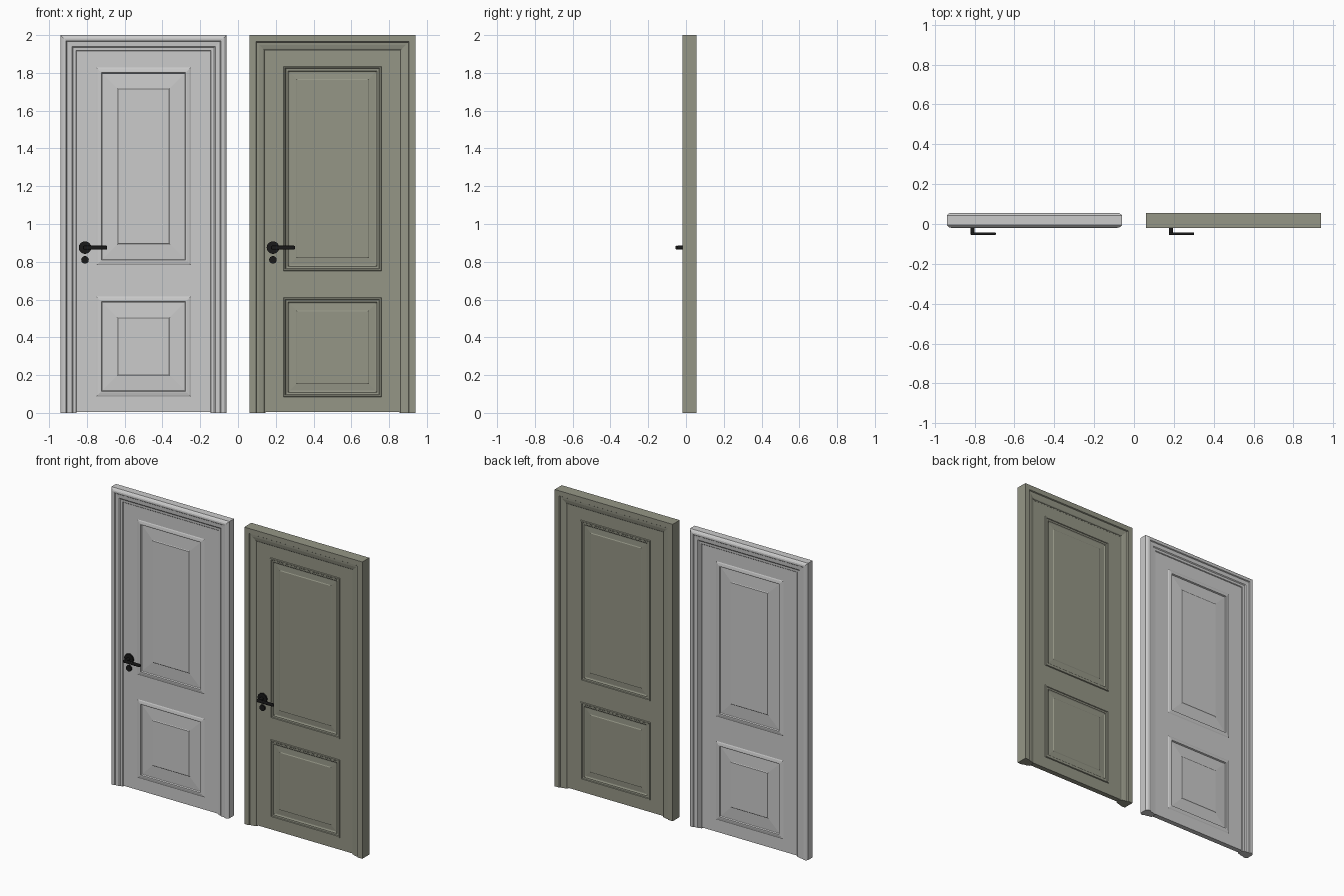
import bpy, bmesh, math
from mathutils import Matrix, Vector

if "Cube" in bpy.data.objects:
    bpy.data.objects.remove(bpy.data.objects["Cube"])

MID = 0.0185           # y of the door's central plane
HALF_W, TOP = 0.44, 2.0


def material(name, rgb):
    m = bpy.data.materials.new(name)
    m.diffuse_color = (*rgb, 1)
    m.use_nodes = True
    m.node_tree.nodes["Principled BSDF"].inputs["Base Color"].default_value = m.diffuse_color
    return m


def finish(bm, name, cx, mat, mirror=True):
    bmesh.ops.remove_doubles(bm, verts=bm.verts, dist=1e-5)
    bmesh.ops.recalc_face_normals(bm, faces=bm.faces)
    me = bpy.data.meshes.new(name)
    bm.to_mesh(me)
    bm.free()
    ob = bpy.data.objects.new(name, me)
    bpy.context.collection.objects.link(ob)
    ob.location = (cx, MID, 0)
    if mat:
        me.materials.append(mat)
    if mirror:         # back side repeats the front side
        mod = ob.modifiers.new("back_side", 'MIRROR')
        mod.use_axis = (False, True, False)
        mod.merge_threshold = 1e-5
    return ob


def quad(bm, pts):
    bm.faces.new([bm.verts.new(p) for p in pts])


def make_frame(name, cx, mat, profile):
    """Sweep (inset, depth) profile up, across and down with mitred corners."""
    bm = bmesh.new()
    rows = []
    for u, d in profile:
        x, z = HALF_W - u, TOP - u
        rows.append([bm.verts.new(p) for p in
                     ((-x, -d, 0), (-x, -d, z), (x, -d, z), (x, -d, 0))])
    for a, b in zip(rows, rows[1:]):
        for i in range(3):
            bm.faces.new((a[i], a[i + 1], b[i + 1], b[i]))
    for i in (0, 3):
        bm.faces.new([r[i] for r in rows])
    return finish(bm, name, cx, mat)


def make_leaf(name, cx, mat, half, depth, panels, moulding):
    """Front skin as a 3 x 5 grid; panel cells become nested moulding rings."""
    bm = bmesh.new()
    w, z0, z1 = 0.355, 0.005, 1.915
    xs = [-w, -half, half, w]
    zs = [z0, *panels[0], *panels[1], z1]
    for i in range(3):
        for j in range(5):
            a, b, c, e = xs[i], xs[i + 1], zs[j], zs[j + 1]
            rings = moulding if i == 1 and j in (1, 3) else [(0, 0)]
            loops = [[(a + u, -depth - h, c + u), (b - u, -depth - h, c + u),
                      (b - u, -depth - h, e - u), (a + u, -depth - h, e - u)]
                     for u, h in rings]
            for p, q in zip(loops, loops[1:]):
                for k in range(4):
                    n = (k + 1) % 4
                    quad(bm, (p[k], p[n], q[n], q[k]))
            quad(bm, loops[-1])
    bmesh.ops.remove_doubles(bm, verts=bm.verts, dist=1e-5)
    # leaf edges run back to the central plane
    rim = [e for e in bm.edges if e.is_boundary]
    out = bmesh.ops.extrude_edge_only(bm, edges=rim)["geom"]
    for v in out:
        if isinstance(v, bmesh.types.BMVert):
            v.co.y = 0
    return finish(bm, name, cx, mat)


def disc(name, x, z, r, y0, y1, mat):
    bm = bmesh.new()
    rot = Matrix.Translation((0, (y0 + y1) / 2 - MID, z)) @ Matrix.Rotation(math.pi / 2, 4, 'X')
    bmesh.ops.create_cone(bm, cap_ends=True, segments=32, radius1=r, radius2=r,
                          depth=abs(y1 - y0), matrix=rot)
    return smooth(finish(bm, name, x, mat, False))


def smooth(ob):
    bpy.ops.object.select_all(action='DESELECT')
    ob.select_set(True)
    bpy.context.view_layer.objects.active = ob
    bpy.ops.object.shade_smooth_by_angle(angle=math.radians(35))
    return ob


def make_handle(side, x, face_y, mat):
    disc(side + "_handle_rosette", x, 0.875, 0.033, face_y + 0.002, face_y - 0.010, mat)
    disc(side + "_lock_rosette", x, 0.81, 0.020, face_y + 0.002, face_y - 0.010, mat)
    disc(side + "_handle_stem", x, 0.875, 0.010, face_y - 0.008, -0.046, mat)
    # rounded lever bar
    bm = bmesh.new()
    bmesh.ops.create_cube(bm, size=1)
    for v in bm.verts:
        v.co = Vector((v.co.x * 0.127 + 0.0535, v.co.y * 0.014 - 0.049 - MID,
                       v.co.z * 0.020 + 0.875))
    bmesh.ops.bevel(bm, geom=bm.edges[:], offset=0.005, segments=3,
                    affect='EDGES', profile=0.5)
    smooth(finish(bm, side + "_handle_lever", x, mat, False))


black = material("black_metal", (0.01, 0.01, 0.01))
olive = material("olive_paint", (0.30, 0.305, 0.24))

FACE = 0.017           # leaf half thickness

# left door: rounded stepped casing, wide bevelled panels
make_frame("left_frame", -0.5, None,
           [(0, 0), (0, 0.024), (0.006, 0.031), (0.015, 0.0365), (0.023, 0.0375),
            (0.030, 0.0355), (0.034, 0.030), (0.060, 0.028), (0.066, 0.023),
            (0.082, 0.022), (0.085, 0.019), (0.085, 0)])
make_leaf("left_leaf", -0.5, None, 0.25, FACE, [(0.087, 0.617), (0.782, 1.828)],
          [(0, 0), (0.006, 0.003), (0.020, 0.006), (0.027, 0.006), (0.031, -0.003),
           (0.034, -0.004), (0.110, 0.000), (0.114, 0.003)])
make_handle("left", -0.81, MID - FACE, black)

# right door: square casing, narrow panel mouldings
make_frame("right_frame", 0.5, olive,
           [(0, 0), (0, 0.0375), (0.034, 0.0375), (0.038, 0.031), (0.052, 0.030),
            (0.070, 0.026), (0.076, 0.024), (0.080, 0.019), (0.085, 0.018), (0.085, 0)])
make_leaf("right_leaf", 0.5, olive, 0.26, FACE, [(0.085, 0.61), (0.752, 1.835)],
          [(0, 0), (0.003, 0.006), (0.010, 0.006), (0.013, 0.002), (0.024, 0.001),
           (0.029, -0.004), (0.034, -0.005), (0.067, -0.003), (0.072, 0.000)])
make_handle("right", 0.185, MID - FACE, black)
